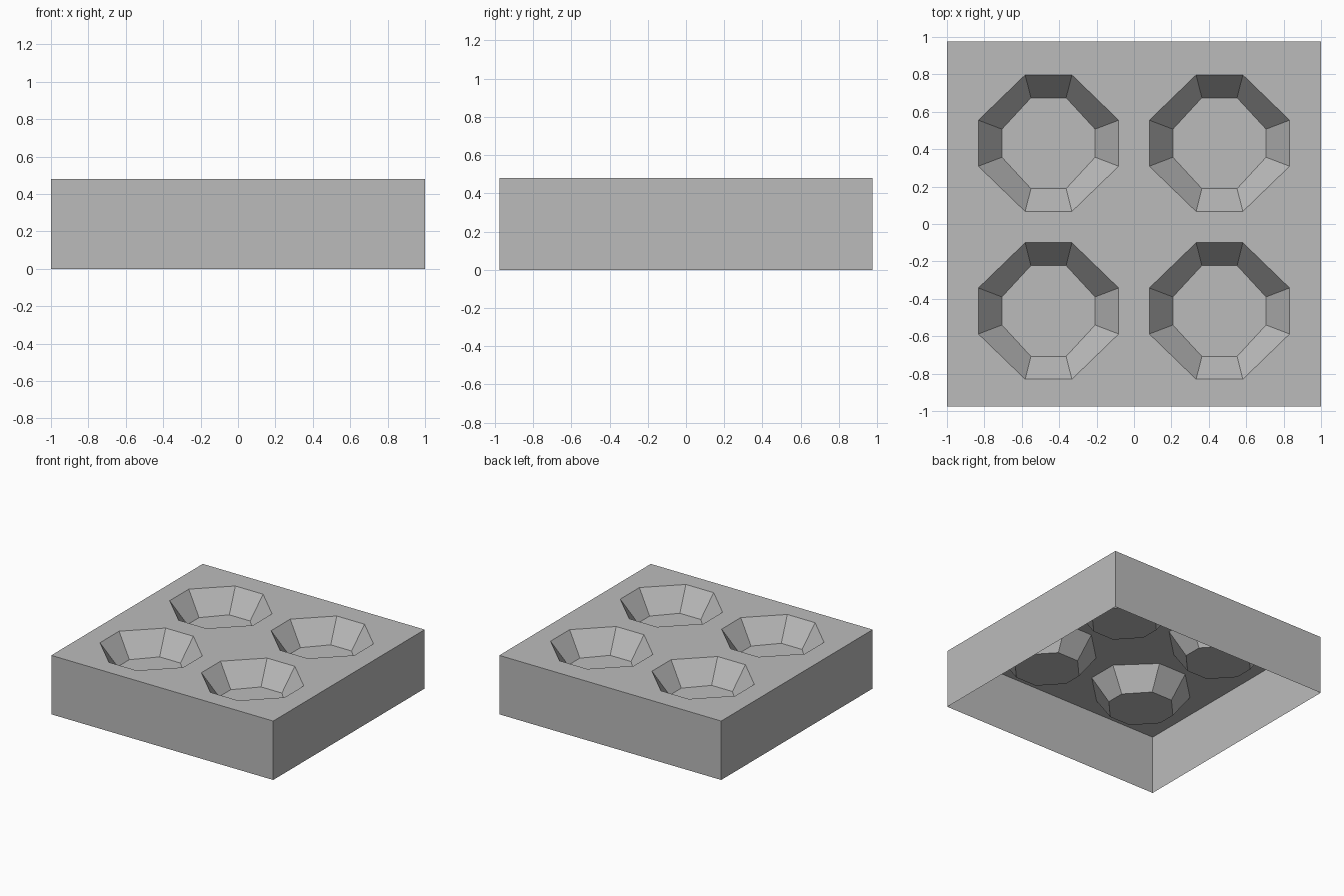
import bpy
import bmesh
from mathutils import Vector

cube = bpy.data.objects.get("Cube")
if cube:
    bpy.data.objects.remove(cube, do_unlink=True)

# Single plain grey
GREY = (0.5, 0.5, 0.5, 1.0)
grey = bpy.data.materials.new("plain_grey")
grey.use_nodes = True
grey.diffuse_color = GREY
grey.node_tree.nodes["Principled BSDF"].inputs["Base Color"].default_value = GREY

HALF_X, HALF_Y, HEIGHT, DEPTH = 1.0, 0.975, 0.48, 0.18
CUP_X = (-0.457, 0.457)
CUP_Y = (-0.465, 0.432)


def octagon(cx, cy, z, half_x, half_y, flat_x, flat_y):
    """Corner points of a chamfered rectangle, counterclockwise."""
    quarter = [(half_x, flat_y), (flat_x, half_y)]
    signs = [(1, 1), (-1, 1), (-1, -1), (1, -1)]
    points = []
    for sx, sy in signs:
        corners = quarter if sx * sy > 0 else quarter[::-1]
        points += [Vector((cx + sx * x, cy + sy * y, z)) for x, y in corners]
    return points


def add_ring(bm, points):
    verts = [bm.verts.new(p) for p in points]
    edges = [bm.edges.new((verts[i], verts[i - 1])) for i in range(len(verts))]
    return verts, edges


def bridge(bm, lower, upper):
    for i in range(len(lower)):
        bm.faces.new((lower[i - 1], lower[i], upper[i], upper[i - 1]))


def make_object(name, bm):
    mesh = bpy.data.meshes.new(name)
    bm.to_mesh(mesh)
    bm.free()
    mesh.materials.append(grey)
    obj = bpy.data.objects.new(name, mesh)
    bpy.context.collection.objects.link(obj)
    return obj


# Open-bottomed tray: four thin walls and a top with four octagonal holes
bm = bmesh.new()
corners = [(-HALF_X, -HALF_Y), (HALF_X, -HALF_Y), (HALF_X, HALF_Y), (-HALF_X, HALF_Y)]
base, _ = add_ring(bm, [(x, y, 0) for x, y in corners])
top, top_edges = add_ring(bm, [(x, y, HEIGHT) for x, y in corners])

# Tapered cups hanging from the holes, each with a flat floor
for cx in CUP_X:
    for cy in CUP_Y:
        rim, rim_edges = add_ring(
            bm, octagon(cx, cy, HEIGHT, 0.375, 0.365, 0.125, 0.123))
        floor, _ = add_ring(
            bm, octagon(cx, cy, HEIGHT - DEPTH, 0.249, 0.243, 0.094, 0.075))
        top_edges += rim_edges
        bridge(bm, rim, floor)
        bm.faces.new(floor)

# Top surface around the holes
filled = bmesh.ops.triangle_fill(
    bm, use_beauty=True, edges=top_edges, normal=Vector((0, 0, 1)))
top_faces = [f for f in filled["geom"] if isinstance(f, bmesh.types.BMFace)]
for face in top_faces:
    face.normal_update()
    if face.normal.z < 0:
        face.normal_flip()
bridge(bm, base, top)
bm.normal_update()
make_object("cup_tray", bm)
